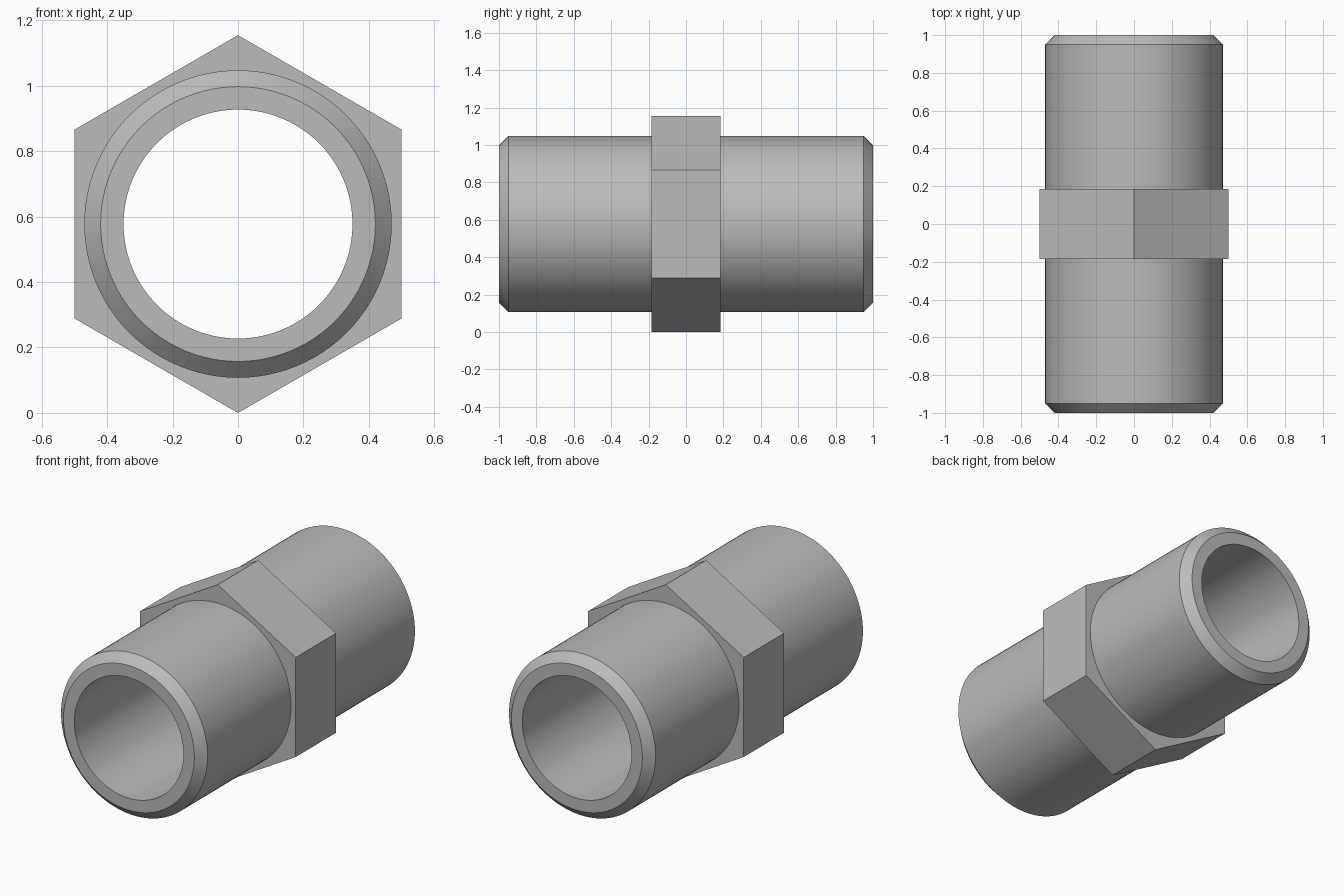
import bpy, bmesh
from math import cos, sin, pi, radians

cube = bpy.data.objects.get("Cube")
if cube:
    bpy.data.objects.remove(cube, do_unlink=True)

SEGMENTS = 96            # multiple of 12, so the hexagon corners land on vertices
FLAT = 0.5               # centre to hexagon flat
CENTRE_Z = FLAT / cos(pi / 6)

steel = bpy.data.materials.new("steel grey")
steel.use_nodes = True
colour = (0.5, 0.5, 0.5, 1)
steel.diffuse_color = colour
steel.node_tree.nodes["Principled BSDF"].inputs["Base Color"].default_value = colour


def hex_radius(angle):
    """Distance from the axis to the hexagon outline."""
    offset = (angle + pi / 6) % (pi / 3) - pi / 6
    return FLAT / cos(offset)


# Front half of the section: (y, radius), None marks the hexagon outline
half = [(-1, 0.35), (-1, 0.42), (-0.95, 0.47), (-0.185, 0.47), (-0.185, None)]
profile = half + [(-y, r) for y, r in reversed(half)]

# Sweep the section round the y axis as one closed, hollow body
bm = bmesh.new()
rings = []
for y, radius in profile:
    ring = []
    for i in range(SEGMENTS):
        a = 2 * pi * i / SEGMENTS
        r = hex_radius(a) if radius is None else radius
        ring.append(bm.verts.new((r * cos(a), y, CENTRE_Z + r * sin(a))))
    rings.append(ring)

for k, ring in enumerate(rings):
    after = rings[(k + 1) % len(rings)]
    for i in range(SEGMENTS):
        j = (i + 1) % SEGMENTS
        bm.faces.new((ring[i], ring[j], after[j], after[i]))
bmesh.ops.recalc_face_normals(bm, faces=bm.faces)

mesh = bpy.data.meshes.new("hex_pipe_nipple")
bm.to_mesh(mesh)
bm.free()
mesh.materials.append(steel)
body = bpy.data.objects.new("hex_pipe_nipple", mesh)
bpy.context.collection.objects.link(body)

# Smooth the tubes, keep chamfers and hexagon crisp
bpy.ops.object.select_all(action="DESELECT")
body.select_set(True)
bpy.context.view_layer.objects.active = body
bpy.ops.object.shade_smooth_by_angle(angle=radians(30))
